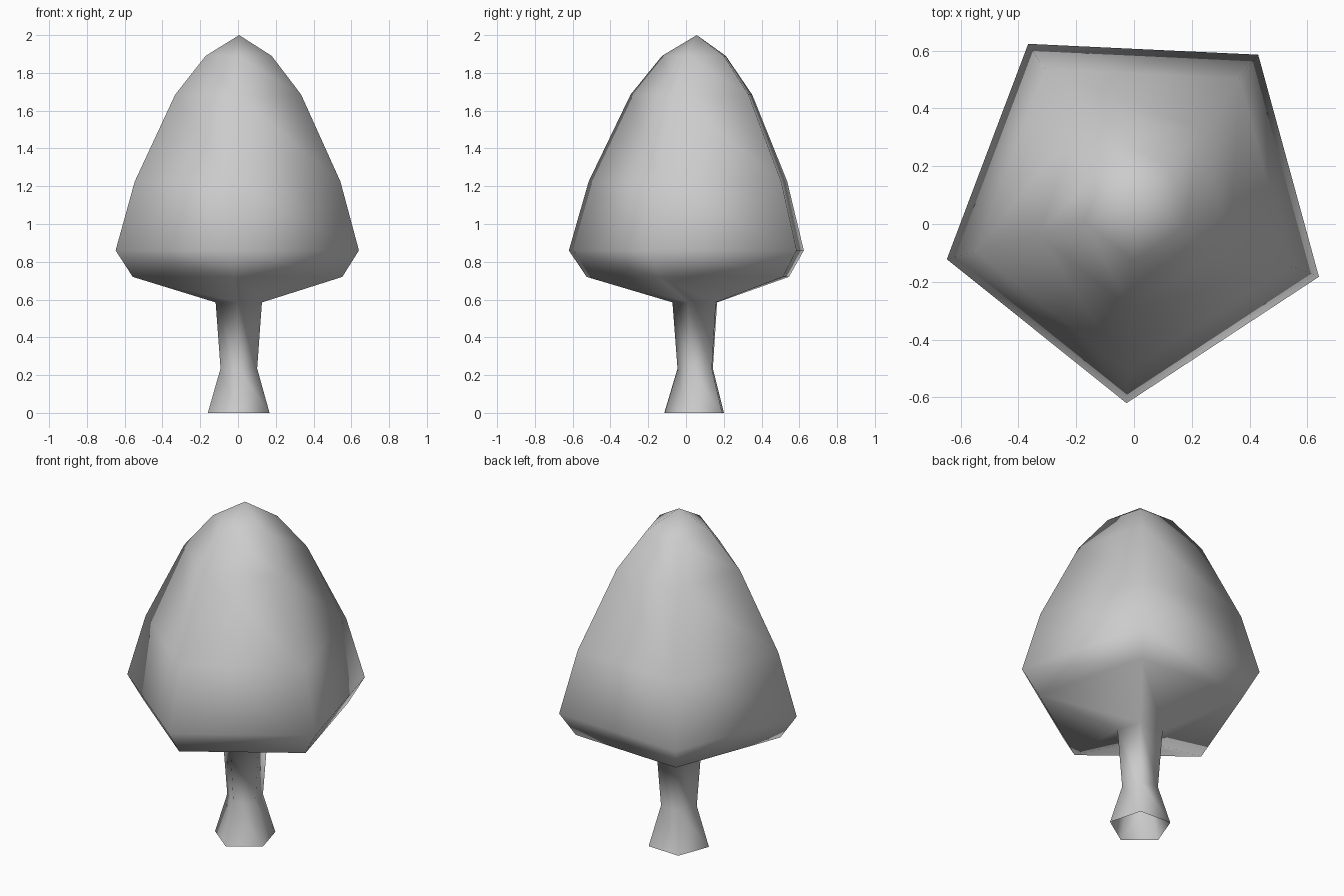
import bpy
import bmesh
from math import cos, sin, radians

old = bpy.data.objects.get("Cube")
if old:
    bpy.data.objects.remove(old, do_unlink=True)

SIDES = 5
FIRST_ANGLE = -92.7          # one corner points almost straight to the front
CX, CY = 0.006, 0.057        # axis of the trunk and crown

# (radius, height) rings: flared trunk, underside, widest rim, domed crown
PROFILE = [
    (0.172, 0.0), (0.102, 0.235), (0.129, 0.585),
    (0.584, 0.72), (0.678, 0.86), (0.573, 1.225),
    (0.351, 1.685), (0.184, 1.89),
]
TIP_HEIGHT = 2.0


def make_material(name, rgb):
    mat = bpy.data.materials.new(name)
    mat.use_nodes = True
    colour = (*rgb, 1.0)
    mat.diffuse_color = colour
    mat.node_tree.nodes["Principled BSDF"].inputs["Base Color"].default_value = colour
    return mat


def ring(bm, radius, height):
    angles = [radians(FIRST_ANGLE + i * 360 / SIDES) for i in range(SIDES)]
    return [bm.verts.new((CX + radius * cos(a), CY + radius * sin(a), height))
            for a in angles]


bm = bmesh.new()
rings = [ring(bm, r, z) for r, z in PROFILE]

# Walls between neighbouring rings, open at the foot
for low, high in zip(rings, rings[1:]):
    for i in range(SIDES):
        j = (i + 1) % SIDES
        bm.faces.new((low[i], low[j], high[i]))
        bm.faces.new((low[j], high[j], high[i]))

# Pointed top
tip = bm.verts.new((CX, CY, TIP_HEIGHT))
for i in range(SIDES):
    bm.faces.new((rings[-1][i], rings[-1][(i + 1) % SIDES], tip))

# One continuous soft surface
for face in bm.faces:
    face.smooth = True

mesh = bpy.data.meshes.new("crown_and_trunk")
bm.to_mesh(mesh)
bm.free()
mesh.materials.append(make_material("plain grey", (0.6, 0.6, 0.6)))
tree = bpy.data.objects.new("crown_and_trunk", mesh)
bpy.context.collection.objects.link(tree)
